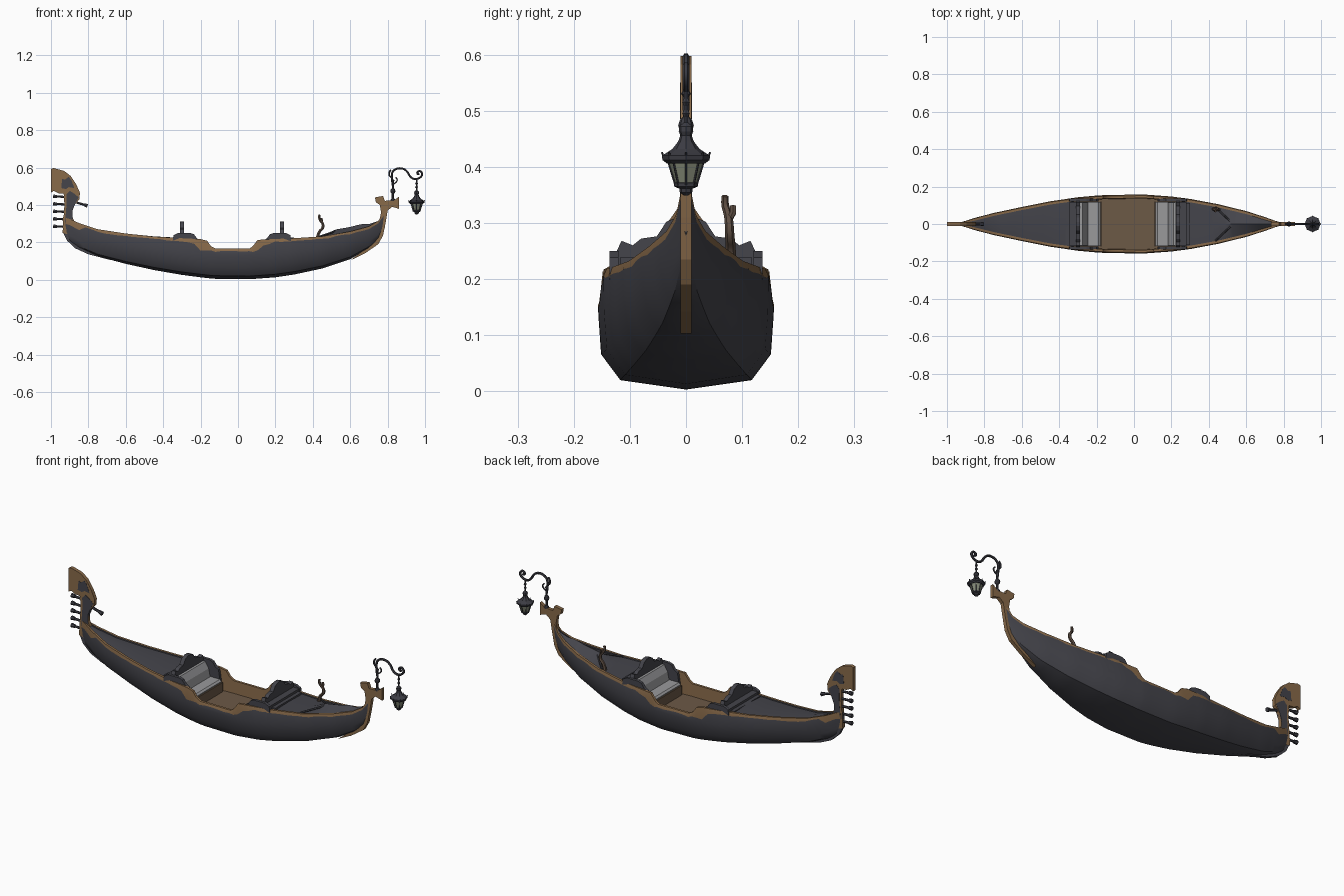
import bpy, bmesh, math, random
from mathutils import Vector

if "Cube" in bpy.data.objects:
    bpy.data.objects.remove(bpy.data.objects["Cube"])
random.seed(4)

def mat(name, r, g, b):
    m = bpy.data.materials.new(name)
    m.diffuse_color = (r, g, b, 1)
    m.use_nodes = True
    m.node_tree.nodes["Principled BSDF"].inputs["Base Color"].default_value = m.diffuse_color
    return m

BLACK = mat("worn black paint", 0.058, 0.058, 0.070)
WOOD = mat("bare wood", 0.25, 0.145, 0.068)
FLOOR = mat("floor brown", 0.150, 0.100, 0.062)
SEAT = mat("grey upholstery", 0.32, 0.32, 0.33)
IRON = mat("dark iron", 0.045, 0.045, 0.056)
GLASS = mat("pale glass", 0.24, 0.26, 0.19)
OAK = mat("dark oak", 0.11, 0.075, 0.055)

def finish(name, bm, mats, smooth=False):
    bmesh.ops.recalc_face_normals(bm, faces=bm.faces)
    me = bpy.data.meshes.new(name)
    bm.to_mesh(me)
    bm.free()
    for m in mats:
        me.materials.append(m)
    ob = bpy.data.objects.new(name, me)
    bpy.context.collection.objects.link(ob)
    if smooth:
        bpy.ops.object.select_all(action='DESELECT')
        ob.select_set(True)
        bpy.context.view_layer.objects.active = ob
        bpy.ops.object.shade_smooth_by_angle(angle=math.radians(35))
    return ob

def plate(name, pts, lo, hi, m, axis='y'):
    """Extrude a 2D outline (xz for axis y, yz for axis x) from lo to hi."""
    bm = bmesh.new()
    at = lambda a, b, d: (a, d, b) if axis == 'y' else (d, a, b)
    A = [bm.verts.new(at(a, b, lo)) for a, b in pts]
    B = [bm.verts.new(at(a, b, hi)) for a, b in pts]
    n = len(pts)
    bm.faces.new(A)
    bm.faces.new(B[::-1])
    for i in range(n):
        bm.faces.new((A[i], A[(i + 1) % n], B[(i + 1) % n], B[i]))
    return finish(name, bm, [m])

def box(name, x0, x1, y0, y1, z0, z1, m):
    return plate(name, [(x0, z0), (x1, z0), (x1, z1), (x0, z1)], y0, y1, m)

def tube(name, pts, r, m, spline='POLY', tip=1.0):
    """Round bar along points; tip is the end radius factor."""
    cu = bpy.data.curves.new(name, 'CURVE')
    cu.dimensions = '3D'
    cu.bevel_depth, cu.bevel_resolution, cu.use_fill_caps = r, 1, True
    sp = cu.splines.new(spline)
    sp.points.add(len(pts) - 1)
    for i, p in enumerate(pts):
        sp.points[i].co = (*p, 1)
        sp.points[i].radius = 1 + (tip - 1) * i / (len(pts) - 1)
    if spline == 'NURBS':
        sp.use_endpoint_u, sp.order_u, sp.resolution_u = True, 3, 4
    tmp = bpy.data.objects.new(name, cu)
    bpy.context.collection.objects.link(tmp)
    me = bpy.data.meshes.new_from_object(tmp.evaluated_get(bpy.context.evaluated_depsgraph_get()))
    bpy.data.objects.remove(tmp)
    bm = bmesh.new()
    bm.from_mesh(me)
    for f in bm.faces:
        f.material_index = 0
    return finish(name, bm, [m], True)

def lathe(name, prof, x, m, n=8):
    """Turn (radius, z) profile round a vertical axis at x."""
    bm = bmesh.new()
    rings = [[bm.verts.new((x + r * math.cos(2 * math.pi * k / n), r * math.sin(2 * math.pi * k / n), z))
              for k in range(n)] for r, z in prof]
    for a, b in zip(rings, rings[1:]):
        for k in range(n):
            bm.faces.new((a[k], a[(k + 1) % n], b[(k + 1) % n], b[k]))
    bm.faces.new(rings[0])
    bm.faces.new(rings[-1])
    return finish(name, bm, [m])

# Hull stations: x, half width, keel z, gunwale z
T = [(-.935, .006, .25, .335), (-.90, .016, .20, .325), (-.85, .032, .168, .303), (-.75, .058, .125, .27),
     (-.6, .09, .085, .247), (-.45, .12, .052, .231), (-.3, .142, .026, .222), (-.2, .151, .013, .217),
     (-.165, .153, .009, .208), (-.145, .154, .007, .18), (-.12, .155, .005, .166), (.06, .156, .003, .166),
     (.08, .155, .004, .18), (.105, .153, .006, .213), (.2, .146, .013, .218), (.3, .133, .028, .222),
     (.45, .105, .06, .232), (.6, .068, .11, .258), (.7, .036, .168, .285), (.75, .018, .215, .315),
     (.785, .007, .28, .368)]

def station(x):
    for a, b in zip(T, T[1:]):
        if x <= b[0]:
            t = (x - a[0]) / (b[0] - a[0])
            return [p + (q - p) * t for p, q in zip(a, b)]
    return list(T[-1])

def section(x):
    _, w, k, g = station(x)
    cock = -.33 <= x <= .27
    H = (max(g, .212) if cock else g) - k
    f = min(1, w / .15)
    if -.22 < x < .125:
        tz = random.uniform(.148, .158)
    elif -.32 < x < .2:
        tz = g - random.uniform(.014, .034)
    elif x < -.84:
        tz = g - random.uniform(.03, .05)
    else:
        tz = g - random.uniform(.011, .018)
    yg = .97 * w
    yl = max(yg - .013, yg * .45)
    ridge = .028 * min(1, max(0, (x - .42) / .1)) * min(1, max(0, (.76 - x) / .1)) if x > 0 else .006 * f
    zi, zc = (.1, .1) if cock else (g - .007, g - .004 + ridge)
    P = [(0, k), ((.5 + .25 * f) * w, k + .08 * H), ((.82 + .15 * f) * w, k + .3 * H), (w, k + .62 * H),
         (w + .001, tz), (yg, g), (yl, g), (yl * (.98 if cock else 1), zi), (0, zc)]
    return [(x, y, z) for y, z in P] + [(x, -y, z) for y, z in P[7:0:-1]]

# Hull with gunwale, decks and sunken cockpit in one closed skin
xs = {r[0] for r in T} | {-.331, -.33, .27, .271, .42}
for a, b in zip(T, T[1:]):
    n = max(1, round((b[0] - a[0]) / .035))
    xs |= {round(a[0] + (b[0] - a[0]) * i / n, 4) for i in range(n)}
xs = sorted(xs)
bm = bmesh.new()
rings = [[bm.verts.new(p) for p in section(x)] for x in xs]
for x, a, b in zip(xs, rings, rings[1:]):
    for i in range(16):
        j = i if i < 8 else 15 - i
        f = bm.faces.new((a[i], a[(i + 1) % 16], b[(i + 1) % 16], b[i]))
        cock = -.3305 < x < .2695
        f.material_index = (0 if j < 4 else 1 if j < 6 else
                            (1 if -.22 < x < .13 else 0) if j == 6 else 2 if cock else 0)
bm.faces.new(rings[0])
bm.faces.new(rings[-1])
finish("hull", bm, [BLACK, WOOD, FLOOR], True)

# Stem and stern posts
plate("stern_post", [(.60, .103), (.68, .142), (.75, .19), (.775, .235), (.79, .31), (.80, .37), (.825, .39),
                     (.862, .378), (.862, .445), (.835, .425), (.785, .422), (.775, .448), (.732, .44),
                     (.737, .415), (.758, .40), (.765, .36), (.755, .31), (.74, .24), (.68, .165)], -.0095, .0095, WOOD)
plate("bow_keel_strip", [(-.68, .105), (-.80, .136), (-.87, .168), (-.915, .21), (-.938, .26),
                         (-.92, .26), (-.88, .2), (-.68, .125)], -.009, .009, BLACK)
plate("bow_blade", [(-.938, .25), (-.928, .40), (-.932, .46), (-.96, .462), (-.985, .475), (-1, .465),
                    (-1, .592), (-.985, .597), (-.93, .582), (-.895, .555), (-.865, .51), (-.845, .465),
                    (-.848, .43), (-.872, .402), (-.885, .37), (-.885, .335), (-.87, .30), (-.90, .24)],
      -.0095, .0095, WOOD)
plate("bow_blade_neck_paint", [(-.925, .30), (-.917, .40), (-.918, .455), (-.90, .475), (-.875, .46), (-.852, .44),
                               (-.872, .402), (-.885, .37), (-.885, .32)], -.0105, .0105, BLACK)
plate("bow_blade_head_paint", [(-.945, .49), (-.92, .485), (-.905, .495), (-.875, .49), (-.89, .53), (-.905, .55),
                               (-.925, .535), (-.94, .54)], -.0105, .0105, BLACK)

# Bow teeth with flared ends
for i in range(5):
    z = .283 + .04 * i
    tube(f"bow_tooth_{i}", [(-.925, 0, z), (-.975, 0, z + .002)], .0065, IRON)
    tube(f"bow_tooth_end_{i}", [(-.968, 0, z + .002), (-.988, 0, z + .003)], .009, IRON, tip=1.25)
tube("back_tooth", [(-.88, 0, .418), (-.82, 0, .40)], .007, IRON)
tube("back_tooth_end", [(-.825, 0, .402), (-.805, 0, .395)], .0085, IRON, tip=1.35)

# Two facing sofas: s is the direction towards the cockpit middle
half = [(.125, .11), (.13, .235), (.115, .268), (.095, .26), (.08, .272), (.052, .276), (.035, .302), (.012, .312)]
crest = half + [(-y, z) for y, z in half[::-1]]
for name, x, s in (("bow", -.30, 1), ("stern", .235, -1)):
    X = lambda d: x + s * d
    plate(name + "_backrest", crest, x - .011, x + .011, BLACK, 'x')
    plate(name + "_seat", [(X(.01), .1), (X(.12), .1), (X(.12), .155), (X(.11), .163), (X(.01), .163)],
          -.118, .118, SEAT)
    plate(name + "_back_cushion", [(X(.012), .16), (X(.055), .16), (X(.045), .205), (X(.025), .238), (X(.012), .238)],
          -.115, .115, SEAT)
    box(name + "_seat_front", *sorted((X(.12), X(.126))), -.12, .12, .1, .15, FLOOR)
    box(name + "_deck_step", *sorted((X(-.011), X(-.045))), -.118, .118, .1, .238, BLACK)
    box(name + "_lower_step", *sorted((X(-.045), X(-.065))), -.112, .112, .1, .226, BLACK)
    for side in (-1, 1):
        plate(f"{name}_armrest_{side}", [(X(-.05), .2), (X(-.045), .238), (X(-.02), .25), (X(.045), .25),
                                         (X(.065), .243), (X(.08), .222), (X(.10), .21), (X(.11), .15), (X(0), .12)],
              side * .128 - .008, side * .128 + .008, BLACK)

# V-shaped coaming and oarlock on the aft deck
for side in (-1, 1):
    tube(f"deck_coaming_{side}", [(.435, side * .09, .231), (.53, 0, .262)], .005, BLACK)
tube("oarlock", [(.425, .08, .225), (.43, .08, .255), (.455, .078, .275), (.455, .077, .30), (.44, .075, .315),
                 (.432, .068, .335), (.436, .07, .348)], .0095, OAK, 'NURBS', .65)
tube("oarlock_prong", [(.447, .077, .305), (.448, .084, .318), (.444, .084, .33)], .006, OAK)

# Wrought iron lamp bracket
lathe("bracket_base", [(.012, .42), (.012, .428), (.006, .436), (.006, .46), (.012, .466), (.014, .474),
                       (.011, .483), (.005, .49), (.005, .525), (.009, .53), (.005, .537)], .828, IRON)
arm = [(.828, .50), (.822, .535), (.822, .575), (.845, .595), (.88, .597), (.905, .58), (.92, .55), (.945, .535),
       (.975, .545), (.988, .565), (.975, .583), (.957, .577), (.96, .562), (.97, .565)]
tube("bracket_arm", [(x, 0, z) for x, z in arm], .0062, IRON, 'NURBS')
scroll = [(.826, .545), (.81, .55), (.806, .575), (.818, .588)]
tube("bracket_scroll", [(x, 0, z) for x, z in scroll], .005, IRON, 'NURBS')
curl = [(.828, .51), (.848, .52), (.853, .54), (.842, .547)]
tube("bracket_curl", [(x, 0, z) for x, z in curl], .004, IRON, 'NURBS')

# Hanging lantern
LX = .955
tube("lantern_hanger", [(LX, 0, .54), (LX, 0, .47)], .004, IRON)
for z in (.515, .495):
    lathe(f"chain_bead_{z}", [(.003, z - .008), (.008, z), (.003, z + .008)], LX, IRON, 6)
lathe("lantern_roof", [(.034, .406), (.042, .412), (.043, .42), (.036, .424), (.024, .432), (.014, .445), (.010, .456),
                       (.013, .463), (.012, .472), (.004, .479)], LX, IRON)
lathe("lantern_glass", [(.018, .368), (.031, .408)], LX, GLASS)
lathe("lantern_foot", [(.004, .349), (.011, .354), (.012, .361), (.021, .365), (.021, .371), (.017, .373)], LX, IRON)
for k in range(8):
    c, s = math.cos(k * math.pi / 4), math.sin(k * math.pi / 4)
    tube(f"lantern_bar_{k}", [(LX + .019 * c, .019 * s, .367), (LX + .032 * c, .032 * s, .41)], .002, IRON)
    tube(f"lantern_spike_{k}", [(LX + .038 * c, .038 * s, .413), (LX + .043 * c, .043 * s, .426)], .002, IRON)
